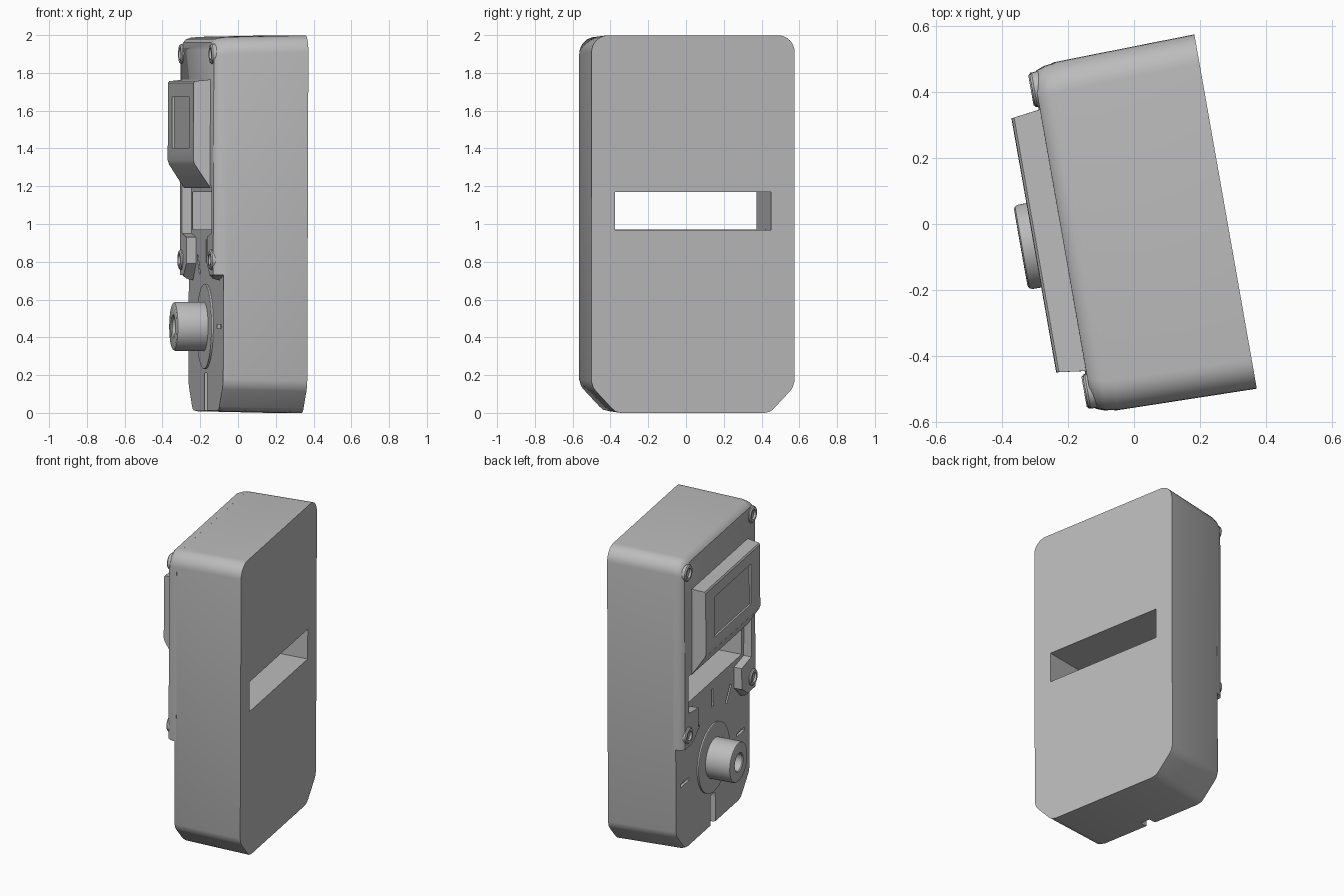
import bpy, bmesh, math
from mathutils import Matrix, Vector

old = bpy.data.objects.get("Cube")
if old:
    bpy.data.objects.remove(old, do_unlink=True)

grey = bpy.data.materials.new("light_grey")
grey.use_nodes = True
colour = (0.5, 0.5, 0.5, 1)
grey.diffuse_color = colour
grey.node_tree.nodes["Principled BSDF"].inputs["Base Color"].default_value = colour
parts = []


def finish(name, bm):
    bmesh.ops.recalc_face_normals(bm, faces=bm.faces)
    mesh = bpy.data.meshes.new(name)
    bm.to_mesh(mesh)
    bm.free()
    mesh.materials.append(grey)
    obj = bpy.data.objects.new(name, mesh)
    bpy.context.collection.objects.link(obj)
    return obj


def loft(name, sections):
    """Skin matching loops of points and cap both ends."""
    bm = bmesh.new()
    rings = [[bm.verts.new(p) for p in s] for s in sections]
    for a, b in zip(rings, rings[1:]):
        for i in range(len(a)):
            j = (i + 1) % len(a)
            bm.faces.new((a[i], a[j], b[j], b[i]))
    bm.faces.new(rings[0])
    bm.faces.new(rings[-1])
    obj = finish(name, bm)
    parts.append(obj)
    return obj


def lathe(name, y, z, profile, n=48):
    """Turned part on the x axis from (x, radius) pairs."""
    angles = [2 * math.pi * i / n for i in range(n)]
    return loft(name, [[(x, y + r * math.cos(a), z + r * math.sin(a)) for a in angles]
                       for x, r in profile])


def add_box(bm, lo, hi, turn=Matrix()):
    lo, hi = Vector(lo), Vector(hi)
    size = Matrix.Diagonal((*(hi - lo), 1))
    bmesh.ops.create_cube(bm, size=1, matrix=turn @ Matrix.Translation((lo + hi) / 2) @ size)


def cut(obj, bm):
    cutter = finish("cutter", bm)
    cutter.hide_render = True
    mod = obj.modifiers.new("cut", "BOOLEAN")
    mod.operation, mod.solver, mod.object = "DIFFERENCE", "EXACT", cutter
    bpy.context.view_layer.objects.active = obj
    bpy.ops.object.modifier_apply(modifier=mod.name)
    bpy.data.objects.remove(cutter, do_unlink=True)


def top_corner(w, top, r=0.09, n=8):
    return [(w - r + r * math.sin(a), top - r + r * math.cos(a))
            for a in (math.pi / 2 * i / n for i in range(n + 1))]


def mirrored(half, x):
    return [(x, y, z) for y, z in half] + [(x, -y, z) for y, z in reversed(half)]


# Main body: drafted case with round top corners and cut lower corners
def body_section(x, w, top, bottom):
    half = top_corner(w, top)
    half += [(w, bottom + 0.17), (w - 0.01, bottom + 0.135), (w - 0.025, bottom + 0.115),
             (w - 0.11, bottom + 0.025), (w - 0.13, bottom + 0.008), (w - 0.165, bottom)]
    return mirrored(half, x)


body = loft("body", [body_section(0.277, 0.546, 2.0, 0),
                     body_section(-0.15, 0.537, 1.99, 0.008),
                     body_section(-0.172, 0.53, 1.985, 0.013)])

# Through slot, bottom notch and scale marks
bm = bmesh.new()
add_box(bm, (-0.5, -0.42, 0.97), (0.5, 0.42, 1.17))
add_box(bm, (-0.5, -0.035, -0.1), (-0.115, 0.035, 0.21))
for deg in (0, 55, 90, 125, 180):
    turn = Matrix.Translation((0, 0, 0.457)) @ Matrix.Rotation(math.radians(deg), 4, "X")
    add_box(bm, (-0.3, 0.34, -0.011), (-0.155, 0.46, 0.011), turn)
cut(body, bm)


# Raised cover: arch with two feet around the slot
def cover_section(x, inset):
    w = 0.534 - inset
    half = top_corner(w, 1.988 - inset)
    half += [(w, 0.73), (0.40, 0.70 + inset), (0.31, 0.79),
             (0.31, 0.93), (0.45, 0.95), (0.455, 1.2)]
    return mirrored(half, x)


loft("cover", [cover_section(-0.16, 0), cover_section(-0.185, 0.003),
               cover_section(-0.21, 0.012), cover_section(-0.224, 0.028)])

# Screw bosses
for side, s in (("left", 1), ("right", -1)):
    for level, z in (("upper", 1.9), ("lower", 0.81)):
        lathe(f"{level}_{side}_boss", 0.465 * s, z,
              [(-0.19, 0.055), (-0.23, 0.053), (-0.237, 0.046),
               (-0.237, 0.031), (-0.205, 0.029)], 24)

# Display housing with sloped underside and drafted ends
profile = [(-0.17, 1.19), (-0.222, 1.19), (-0.305, 1.315), (-0.312, 1.335),
           (-0.312, 1.745), (-0.305, 1.755), (-0.17, 1.77)]
housing = loft("display_housing",
               [[(x, s * (0.41 + (x + 0.17) * 0.13), z) for x, z in profile] for s in (-1, 1)])
bm = bmesh.new()
add_box(bm, (-0.4, -0.26, 1.4), (-0.3, 0.26, 1.67))
cut(housing, bm)

# Dial disc and knob with centre bore
lathe("dial_disc", 0, 0.457, [(-0.16, 0.225), (-0.182, 0.225), (-0.184, 0.222)], 64)
lathe("knob", 0, 0.457, [(-0.16, 0.13), (-0.335, 0.13), (-0.345, 0.126), (-0.349, 0.118),
                         (-0.349, 0.062), (-0.343, 0.057), (-0.29, 0.057)], 64)

# Turn the whole assembly into its standing pose
pose = (Matrix.Translation((0, 0, 1)) @ Matrix.Rotation(math.radians(10), 4, "Z")
        @ Matrix.Rotation(math.radians(0.2), 4, "Y") @ Matrix.Translation((0, -0.011, -1)))
bpy.ops.object.select_all(action="DESELECT")
for obj in parts:
    obj.data.transform(pose)
    obj.select_set(True)
bpy.context.view_layer.objects.active = body
bpy.ops.object.shade_smooth_by_angle(angle=math.radians(32))
